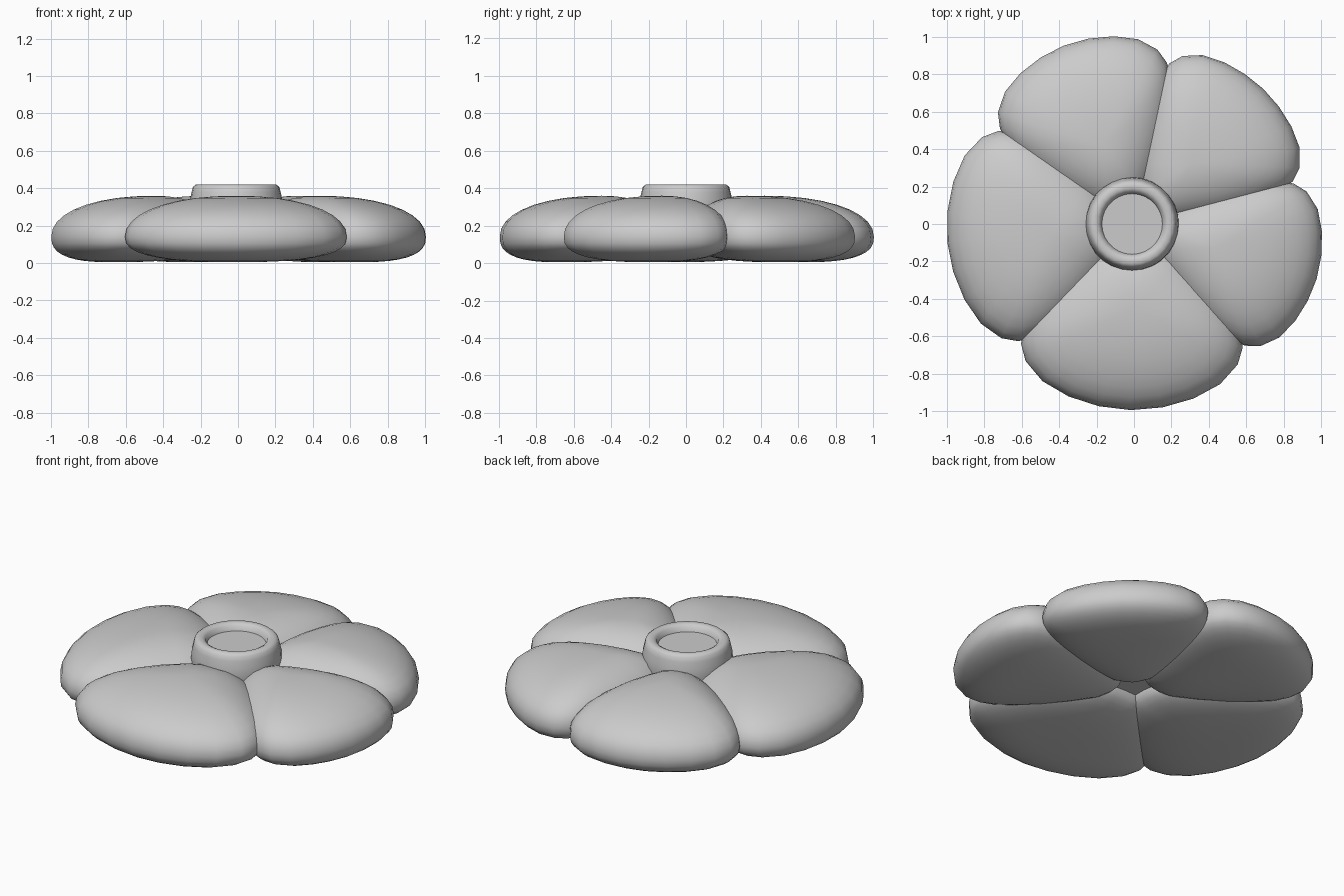
import bpy, bmesh
from math import sin, cos, pi, radians

if "Cube" in bpy.data.objects:
    bpy.data.objects.remove(bpy.data.objects["Cube"])

# Half outline of a petal: (radius, fraction of the petal's half angle)
HALF = [(0.08, 0.0), (0.10, 0.8), (0.16, 1.35), (0.32, 1.33), (0.50, 1.25),
        (0.68, 1.15), (0.80, 1.07), (0.88, 0.985), (0.935, 0.87),
        (0.975, 0.68), (0.99, 0.46), (0.997, 0.23), (1.0, 0.0)]
OUTLINE = HALF + [(r, -f) for r, f in HALF[-2:0:-1]]


def finish(name, bm, angle):
    bmesh.ops.recalc_face_normals(bm, faces=bm.faces)
    mesh = bpy.data.meshes.new(name)
    bm.to_mesh(mesh)
    bm.free()
    ob = bpy.data.objects.new(name, mesh)
    bpy.context.collection.objects.link(ob)
    bpy.ops.object.select_all(action='DESELECT')
    ob.select_set(True)
    bpy.context.view_layer.objects.active = ob
    bpy.ops.object.shade_smooth_by_angle(angle=radians(angle))
    return ob


def skin(bm, loops):
    """Bridge successive closed vertex loops."""
    for a, b in zip(loops, loops[1:]):
        for i in range(len(a)):
            j = (i + 1) % len(a)
            bm.faces.new((a[i], a[j], b[j], b[i]))


def cap(bm, loop, point):
    v = bm.verts.new(point)
    for i in range(len(loop)):
        bm.faces.new((v, loop[i], loop[(i + 1) % len(loop)]))


# Puffed cushion petal: domed above the rim, flatter and fuller below it
def petal(name, middle, half, reach):
    bm = bmesh.new()
    mid, half = radians(middle), radians(half)
    rim, up, down = 0.14, 0.22, 0.135
    loops = []
    rows = 18
    for k in range(1, rows):
        phi = -pi / 2 + pi * k / rows
        c, h = cos(phi), sin(phi)
        # upper half shrinks towards radius 0.45, lower half towards 0.68
        focus, power, depth = (0.45, 2.15, up) if h > 0 else (0.68, 2.6, down)
        s = c ** (2 / power)
        z = rim + depth * (1 if h > 0 else -1) * abs(h) ** (2 / power)
        cx, cy = focus * cos(mid), focus * sin(mid)
        loop = []
        for r, f in OUTLINE:
            r = r * (1 + (reach - 1) * max(0, 1 - f * f))
            a = mid + f * half
            loop.append(bm.verts.new((cx + s * (r * cos(a) - cx),
                                      cy + s * (r * sin(a) - cy), z)))
        loops.append(loop)
    skin(bm, loops)
    cap(bm, loops[0], (0.68 * cos(mid), 0.68 * sin(mid), rim - down))
    cap(bm, loops[-1], (0.45 * cos(mid), 0.45 * sin(mid), rim + up))
    finish(name, bm, 60)


for args in [("front_petal", 269, 43, 0.995), ("right_petal", -16.7, 31.4, 1.02),
             ("back_right_petal", 46.3, 31.7, 1.0), ("back_petal", 111.5, 33.5, 1.025),
             ("left_petal", 185.5, 40.5, 1.003)]:
    petal(*args)

# Central hub with a raised rounded lip and a shallow flat dish
profile = [(0.20, 0.13), (0.245, 0.20), (0.25, 0.30), (0.247, 0.34), (0.238, 0.38),
           (0.231, 0.407), (0.215, 0.42), (0.19, 0.42), (0.172, 0.41), (0.162, 0.38)]
bm = bmesh.new()
N = 28
loops = [[bm.verts.new((-0.01 + r * cos(2 * pi * i / N), r * sin(2 * pi * i / N), z))
          for i in range(N)] for r, z in profile]
skin(bm, loops)
cap(bm, loops[0], (-0.01, 0, 0.13))
cap(bm, loops[-1], (-0.01, 0, 0.38))
finish("centre_hub", bm, 45)
